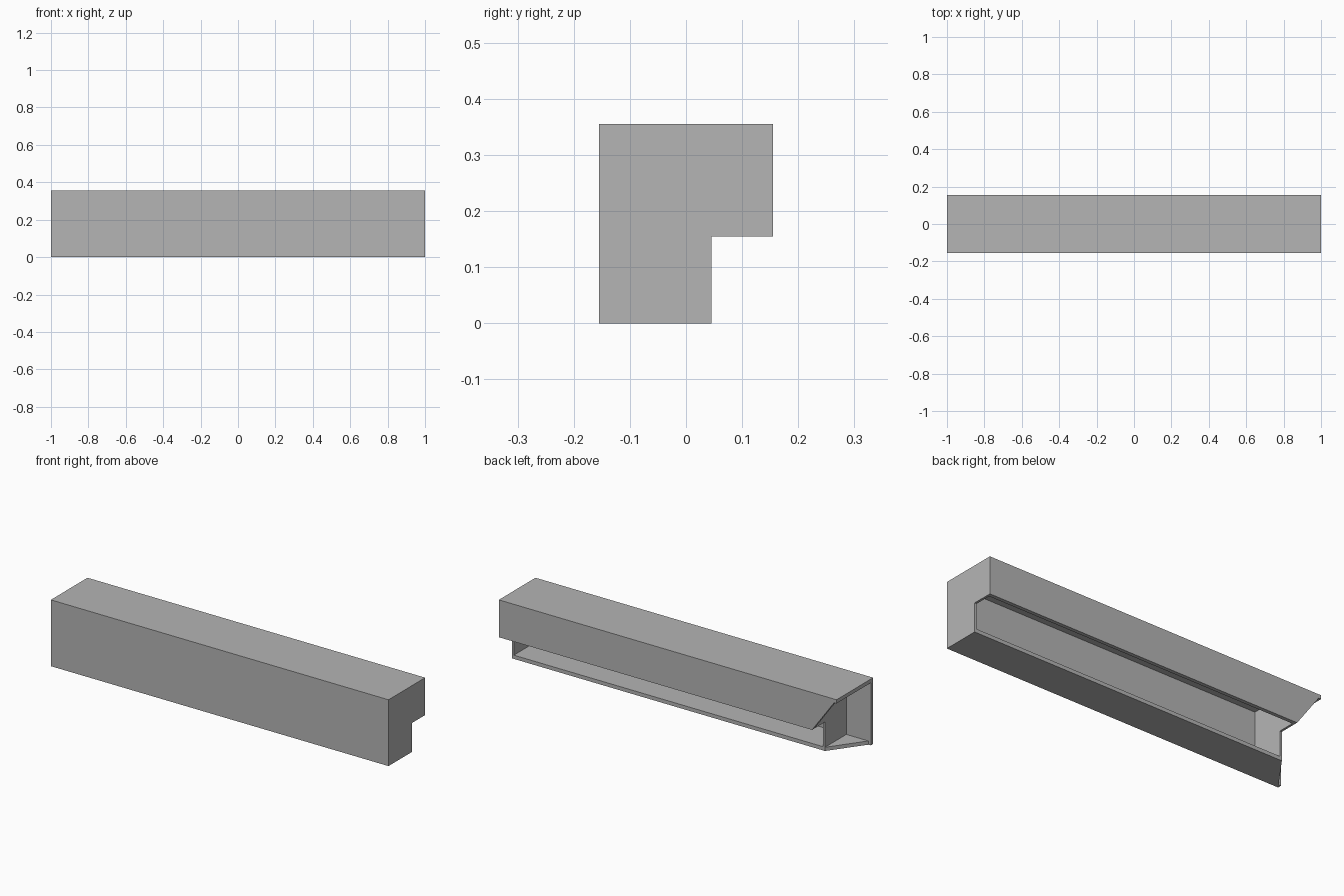
import bpy
import bmesh
from mathutils import Vector

if "Cube" in bpy.data.objects:
    bpy.data.objects.remove(bpy.data.objects["Cube"], do_unlink=True)

# Overall sizes
FRONT, BACK, INNER = -0.155, 0.155, 0.045   # y of front face, fascia and lower recess
TOP, STEP = 0.355, 0.155                    # z of the top and of the overhang
END, CUT = -1.0, -0.855                     # x of the open end and of the inset divider
WALL, CAP = 0.02, 0.012                     # board thicknesses

grey = bpy.data.materials.new("plain_grey")
grey.use_nodes = True
grey.diffuse_color = (0.46, 0.46, 0.46, 1)
grey.node_tree.nodes["Principled BSDF"].inputs["Base Color"].default_value = grey.diffuse_color


def board(name, outline, depth):
    """Extrude a flat outline by a depth vector."""
    bm = bmesh.new()
    face = bm.faces.new([bm.verts.new(p) for p in outline])
    moved = bmesh.ops.extrude_face_region(bm, geom=[face])["geom"]
    verts = [v for v in moved if isinstance(v, bmesh.types.BMVert)]
    bmesh.ops.translate(bm, verts=verts, vec=Vector(depth))
    bmesh.ops.recalc_face_normals(bm, faces=bm.faces)
    mesh = bpy.data.meshes.new(name)
    bm.to_mesh(mesh)
    bm.free()
    mesh.materials.append(grey)
    obj = bpy.data.objects.new(name, mesh)
    bpy.context.collection.objects.link(obj)
    return obj


def slant(t):
    """x of the slanted end, t running from the full edge to the cut edge."""
    return END + (CUT - END) * t


R = 1 - CAP  # boards stop at the solid right end

# Long boards: front and top are rectangular
board("front_board", [(END, FRONT, 0), (R, FRONT, 0), (R, FRONT, TOP), (END, FRONT, TOP)],
      (0, WALL, 0))
board("top_board", [(END, FRONT + WALL, TOP), (R, FRONT + WALL, TOP), (R, BACK, TOP), (END, BACK, TOP)],
      (0, 0, -WALL))

# Back fascia and bottom taper towards the open end
t = WALL / (TOP - STEP)
board("back_fascia",
      [(slant(t), BACK, TOP - WALL), (R, BACK, TOP - WALL), (R, BACK, STEP), (CUT, BACK, STEP)],
      (0, -WALL, 0))
t = WALL / (INNER - FRONT)
board("bottom_board",
      [(slant(t), FRONT + WALL, 0), (R, FRONT + WALL, 0), (R, INNER, 0), (CUT, INNER, 0)],
      (0, 0, WALL))


# Stepped end cap and the divider inside the open end
def stepped(x, m):
    return [(x, FRONT + m, m), (x, INNER, m), (x, INNER, STEP),
            (x, BACK - m, STEP), (x, BACK - m, TOP - m), (x, FRONT + m, TOP - m)]


board("end_cap", stepped(R, 0), (CAP, 0, 0))
board("inner_divider", stepped(CUT, WALL), (CAP, 0, 0))
